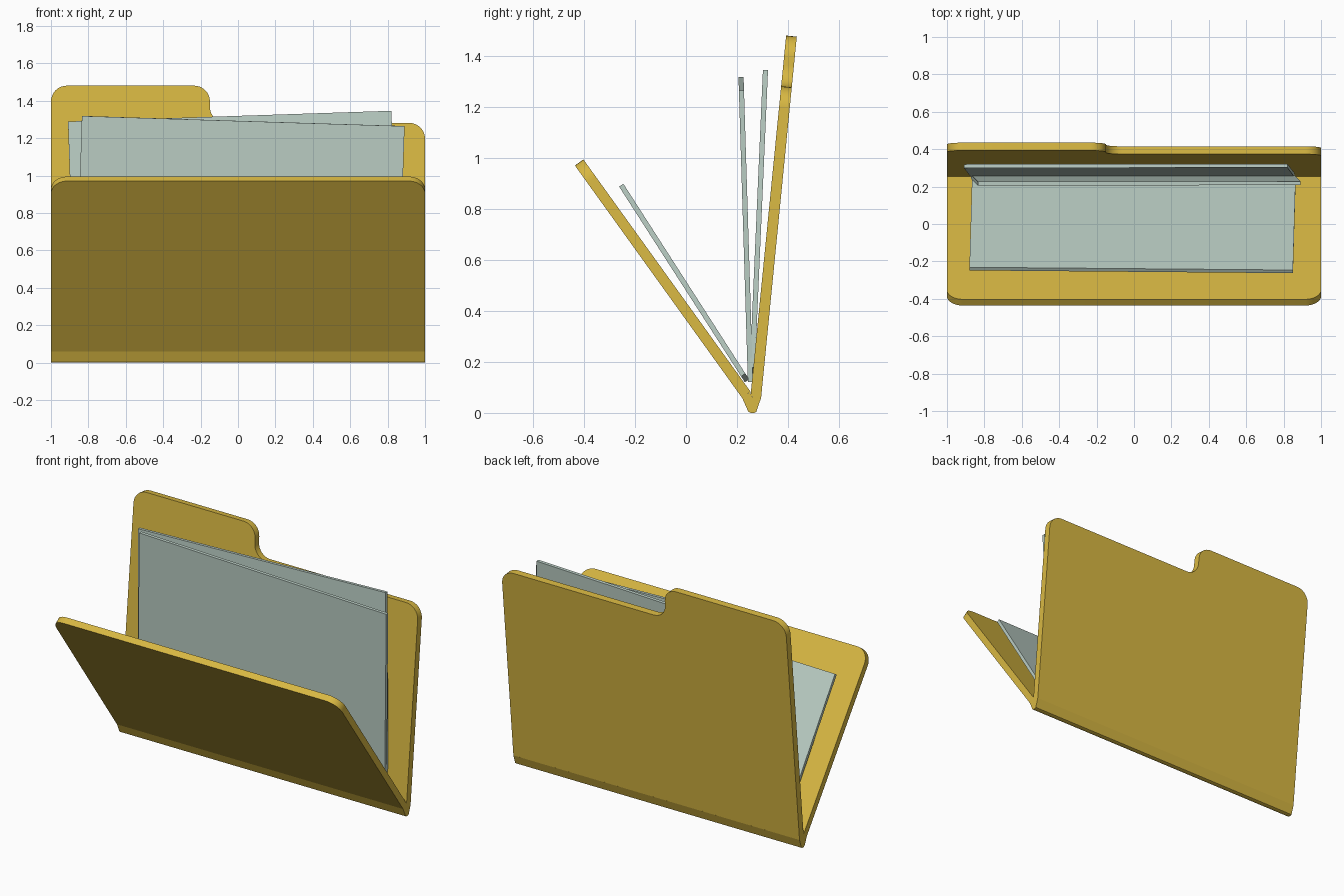
import bpy, bmesh, math
from mathutils import Vector

if "Cube" in bpy.data.objects:
    bpy.data.objects.remove(bpy.data.objects["Cube"])


def material(name, color):
    m = bpy.data.materials.new(name)
    m.diffuse_color = color
    m.use_nodes = True
    m.node_tree.nodes["Principled BSDF"].inputs["Base Color"].default_value = m.diffuse_color
    return m


card = material("card_yellow", (0.69, 0.48, 0.055, 1))
paper = material("paper_grey_green", (0.50, 0.62, 0.56, 1))


def rounded(corners, n=8):
    """Outline from (x, s, radius) corners, each filleted with n segments."""
    out = []
    for i, (x, y, r) in enumerate(corners):
        p = Vector((x, y))
        if r == 0:
            out.append(p)
            continue
        a = (Vector(corners[i - 1][:2]) - p).normalized()
        b = (Vector(corners[(i + 1) % len(corners)][:2]) - p).normalized()
        # all filleted corners are square, so the arc centre is simple
        c = p + (a + b) * r
        for k in range(n + 1):
            t = k / n * math.pi / 2
            out.append(c - b * r * math.cos(t) - a * r * math.sin(t))
    return out


def extrude(name, points, offset, mat):
    """Solid from a 3D outline swept along offset."""
    bm = bmesh.new()
    f = bm.faces.new([bm.verts.new(p) for p in points])
    new = bmesh.ops.extrude_face_region(bm, geom=[f], use_keep_orig=True)["geom"]
    bmesh.ops.translate(bm, vec=offset,
                        verts=[v for v in new if isinstance(v, bmesh.types.BMVert)])
    bmesh.ops.recalc_face_normals(bm, faces=bm.faces)
    me = bpy.data.meshes.new(name)
    bm.to_mesh(me)
    bm.free()
    ob = bpy.data.objects.new(name, me)
    bpy.context.collection.objects.link(ob)
    me.materials.append(mat)
    bpy.ops.object.select_all(action="DESELECT")
    ob.select_set(True)
    bpy.context.view_layer.objects.active = ob
    bpy.ops.object.shade_smooth_by_angle(angle=math.radians(30))
    return ob


def slab(name, outline, bottom, top, thick, mat):
    """Flat outline (x, s) stood on the line bottom -> top in the yz plane."""
    o = Vector((0, *bottom))
    d = (Vector((0, *top)) - o).normalized()
    n = Vector((1, 0, 0)).cross(d)
    pts = [o + Vector((p[0], 0, 0)) + d * p[1] - n * thick / 2 for p in outline]
    return extrude(name, pts, n * thick, mat)


def sheet(name, cx, w, h, angle, bottom, top):
    """Paper sheet turned slightly within its own plane."""
    length = math.dist(bottom, top)
    c, s = math.cos(math.radians(angle)), math.sin(math.radians(angle))
    quad = [(cx + x * c - y * s, length / 2 + x * s + y * c)
            for x, y in ((-w/2, -h/2), (w/2, -h/2), (w/2, h/2), (-w/2, h/2))]
    return slab(name, quad, bottom, top, 0.02, paper)


# Folder: front flap, tabbed back panel and folded spine
slab("front_flap",
     rounded([(-1, 0, 0), (1, 0, 0), (1, 1.123, 0.085), (-1, 1.123, 0.085)]),
     (0.2365, 0.0715), (-0.4195, 0.983), 0.041, card)
slab("back_panel",
     rounded([(-1, 0, 0), (1, 0, 0), (1, 1.224, 0.085), (-0.15, 1.224, 0.085),
              (-0.15, 1.424, 0.085), (-1, 1.424, 0.085)]),
     (0.274, 0.062), (0.414, 1.479), 0.042, card)
spine = [(0.22, 0.06), (0.245, 0.004), (0.255, 0), (0.268, 0), (0.276, 0.004),
         (0.295, 0.06), (0.253, 0.064), (0.253, 0.083)]
extrude("spine", [Vector((-1, y, z)) for y, z in spine], Vector((2, 0, 0)), card)

# Papers
sheet("front_sheet", -0.008, 1.73, 0.886, 0.9, (0.240, 0.125), (-0.255, 0.895))
sheet("middle_sheet", 0.010, 1.726, 1.145, -1.8, (0.253, 0.12), (0.216, 1.32))
sheet("rear_sheet", -0.025, 1.73, 1.17, 1.9, (0.258, 0.12), (0.312, 1.347))
